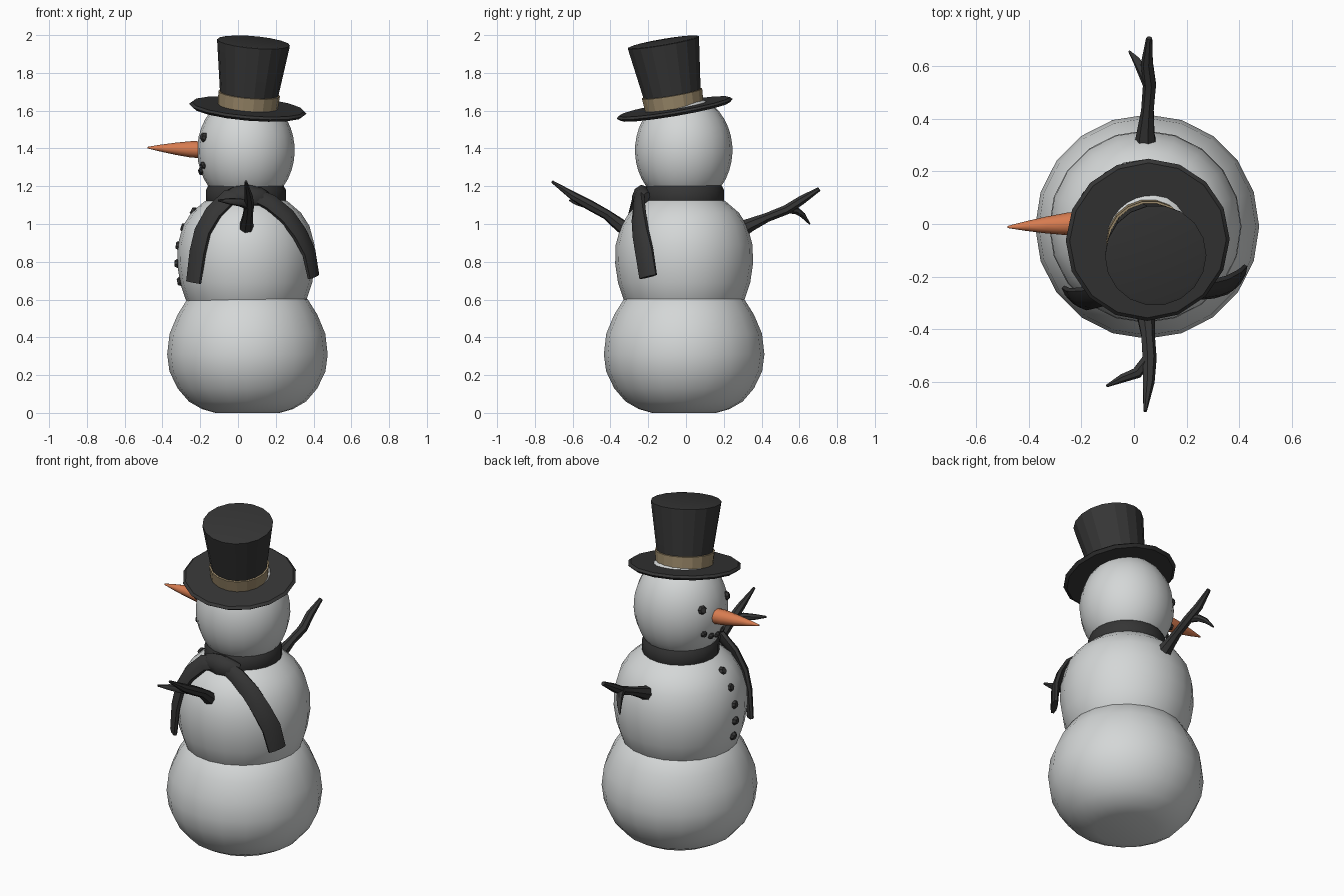
import bpy, bmesh, math
from mathutils import Vector

if "Cube" in bpy.data.objects:
    bpy.data.objects.remove(bpy.data.objects["Cube"])


def material(name, rgb):
    m = bpy.data.materials.new(name)
    m.use_nodes = True
    m.diffuse_color = (*rgb, 1)
    node = m.node_tree.nodes["Principled BSDF"]
    node.inputs["Base Color"].default_value = (*rgb, 1)
    node.inputs["Roughness"].default_value = 0.8
    return m


SNOW = material("snow", (0.66, 0.68, 0.68))
DARK = material("charcoal", (0.036, 0.036, 0.036))
ORANGE = material("carrot_orange", (0.68, 0.2, 0.08))
TAN = material("tan_ribbon", (0.34, 0.26, 0.15))

AXIS_X, AXIS_Y = 0.05, -0.01
UP = Vector((0, 0, 1))


def finish(name, bm, mat, angle=50):
    bmesh.ops.recalc_face_normals(bm, faces=bm.faces)
    me = bpy.data.meshes.new(name)
    bm.to_mesh(me)
    bm.free()
    me.materials.append(mat)
    me.shade_smooth()
    me.set_sharp_from_angle(angle=math.radians(angle))
    ob = bpy.data.objects.new(name, me)
    bpy.context.collection.objects.link(ob)
    return ob


def skin(bm, rings, closed=False):
    """Bridge successive vertex rings and cap the open ends."""
    n = len(rings[0])
    pairs = list(zip(rings, rings[1:]))
    if closed:
        pairs.append((rings[-1], rings[0]))
    for a, b in pairs:
        for i in range(n):
            j = (i + 1) % n
            bm.faces.new((a[i], a[j], b[j], b[i]))
    if not closed:
        bm.faces.new(rings[0])
        bm.faces.new(rings[-1])


def lathe(name, profile, mat, origin, axis=UP, sides=20, angle=50, closed=False):
    """Turn (radius, height) points around an axis."""
    bm = bmesh.new()
    turn = UP.rotation_difference(Vector(axis).normalized())
    rings = []
    for r, h in profile:
        ring = []
        for i in range(sides):
            t = math.tau * i / sides
            p = Vector((r * math.cos(t), r * math.sin(t), h))
            ring.append(bm.verts.new(Vector(origin) + turn @ p))
        rings.append(ring)
    skin(bm, rings, closed)
    return finish(name, bm, mat, angle)


def sweep(name, path, sizes, facing, mat, sides=8):
    """Sweep an oval (half width, half depth) along a path; facing gives the depth direction."""
    bm = bmesh.new()
    pts = [Vector(p) for p in path]
    rings = []
    for k, p in enumerate(pts):
        tangent = (pts[min(k + 1, len(pts) - 1)] - pts[max(k - 1, 0)]).normalized()
        side = tangent.cross(facing(p)).normalized()
        depth = side.cross(tangent)
        w, d = sizes[k]
        rings.append([bm.verts.new(p + side * w * math.cos(t) + depth * d * math.sin(t))
                      for t in (math.tau * (i + 0.5) / sides for i in range(sides))])
    skin(bm, rings)
    return finish(name, bm, mat)


def ball_profile(radius, half, low, high, steps=10):
    out = []
    for i in range(steps + 1):
        h = low + (high - low) * i / steps
        out.append((radius * math.sqrt(max(0.003, 1 - (h / half) ** 2)), h))
    return out


# Snow balls
lathe("lower_ball", [(0.17, 0), (0.24, 0.02), (0.31, 0.06), (0.37, 0.13), (0.413, 0.22),
                     (0.425, 0.31), (0.412, 0.42), (0.37, 0.52), (0.32, 0.6), (0.2, 0.68)],
      SNOW, (AXIS_X, AXIS_Y, 0))
lathe("middle_ball", [(0.27, 0.53), (0.32, 0.6), (0.35, 0.69), (0.365, 0.79), (0.362, 0.89),
                      (0.335, 0.99), (0.29, 1.06), (0.22, 1.12), (0.1, 1.17)],
      SNOW, (AXIS_X - 0.007, AXIS_Y, 0))
HEAD = Vector((0.042, -0.012, 1.39))
lathe("head", ball_profile(0.258, 0.3, -0.24, 0.298, 12), SNOW, HEAD)

# Hat, leaning along its own axis
HAT = Vector((0.052, -0.06, 1.61))
TILT = Vector((0.086, -0.17, 1))
lathe("hat_brim", [(0.02, -0.012), (0.295, -0.014), (0.312, 0), (0.298, 0.012), (0.02, 0.012)],
      DARK, HAT, TILT, 16, 25)
lathe("hat_crown", [(0.148, 0), (0.155, 0.08), (0.192, 0.345), (0.193, 0.358), (0.18, 0.361)],
      DARK, HAT, TILT, 18, 15)
lathe("hat_ribbon", [(0.158, 0.008), (0.164, 0.082), (0.15, 0.084), (0.148, 0.008)],
      TAN, HAT, TILT, 18, 15, closed=True)

# Carrot nose
lathe("nose", [(0.045, 0), (0.043, 0.06), (0.032, 0.14), (0.018, 0.22), (0.004, 0.288)],
      ORANGE, (-0.192, 0.003, 1.393), (-1, -0.05, 0.04), 12)


# Coal pieces
def coal(name, pos, outward, r):
    lathe(name, [(r * 0.8, -r), (r, 0), (r * 0.65, r * 0.6)], DARK, pos, outward, 7, 30)


def on_head(y, z):
    x = -0.258 * math.sqrt(1 - ((z - HEAD.z) / 0.3) ** 2 - (y / 0.258) ** 2)
    p = HEAD + Vector((x, y, z - HEAD.z))
    return p, p - HEAD


for name, y in (("left_eye", -0.115), ("right_eye", 0.115)):
    coal(name, *on_head(y, 1.46), 0.026)
for i in range(-2, 3):
    coal(f"mouth_coal_{i + 3}", *on_head(i * 0.052, 1.275 + 0.009 * i * i), 0.02)
for i, (x, z) in enumerate([(-0.235, 1.065), (-0.287, 0.98), (-0.314, 0.885),
                            (-0.32, 0.79), (-0.306, 0.695)]):
    coal(f"button_{i + 1}", (x, AXIS_Y, z), (-1, 0, (z - 0.8) * 2), 0.026)


# Scarf: collar, knot and two hanging tails
def outward(p):
    return Vector((p.x - AXIS_X, p.y - AXIS_Y, 0.25 * (p.z - 0.8)))


lathe("scarf_collar", [(0.17, 1.1), (0.195, 1.09), (0.212, 1.115), (0.212, 1.18),
                       (0.195, 1.21), (0.165, 1.2)],
      DARK, (0.042, AXIS_Y, 0), sides=20, closed=True)
sweep("scarf_knot", [(-0.06, -0.21, 1.15), (-0.02, -0.235, 1.15), (0.05, -0.24, 1.15),
                     (0.12, -0.235, 1.145), (0.16, -0.21, 1.14)],
      [(0.03, 0.02), (0.05, 0.04), (0.06, 0.045), (0.05, 0.04), (0.03, 0.02)], outward, DARK)
TAIL = [(0.035, 0.025), (0.048, 0.026), (0.053, 0.025), (0.055, 0.024), (0.057, 0.022), (0.055, 0.018)]
sweep("scarf_tail_near_front", [(0.05, -0.24, 1.16), (-0.05, -0.255, 1.14), (-0.13, -0.272, 1.06),
                                (-0.187, -0.282, 0.96), (-0.213, -0.285, 0.85), (-0.235, -0.275, 0.69)],
      TAIL, outward, DARK)
sweep("scarf_tail_near_back", [(0.05, -0.245, 1.17), (0.17, -0.25, 1.115), (0.26, -0.25, 1.04),
                               (0.325, -0.24, 0.95), (0.375, -0.22, 0.85), (0.4, -0.2, 0.72)],
      TAIL, outward, DARK)


# Stick arms, each with a side twig
def stick(name, path, radii):
    sweep(name, path, [(r, r) for r in radii], lambda p: UP, DARK, 7)


stick("left_arm", [(0.045, -0.3, 0.965), (0.045, -0.35, 0.995), (0.052, -0.42, 1.05),
                   (0.058, -0.51, 1.1), (0.055, -0.6, 1.15), (0.042, -0.71, 1.225)],
      [0.045, 0.036, 0.027, 0.028, 0.023, 0.007])
stick("left_twig", [(0.055, -0.51, 1.1), (0.01, -0.565, 1.115), (-0.045, -0.585, 1.12), (-0.105, -0.615, 1.125)],
      [0.024, 0.022, 0.017, 0.005])
stick("right_arm", [(0.045, 0.3, 0.975), (0.045, 0.34, 0.995), (0.052, 0.43, 1.035),
                    (0.06, 0.53, 1.075), (0.05, 0.61, 1.125), (0.058, 0.705, 1.185)],
      [0.045, 0.036, 0.025, 0.026, 0.024, 0.012])
stick("right_twig", [(0.055, 0.53, 1.08), (0.03, 0.585, 1.07), (0.01, 0.62, 1.045), (-0.018, 0.655, 1.0)],
      [0.022, 0.02, 0.015, 0.004])
